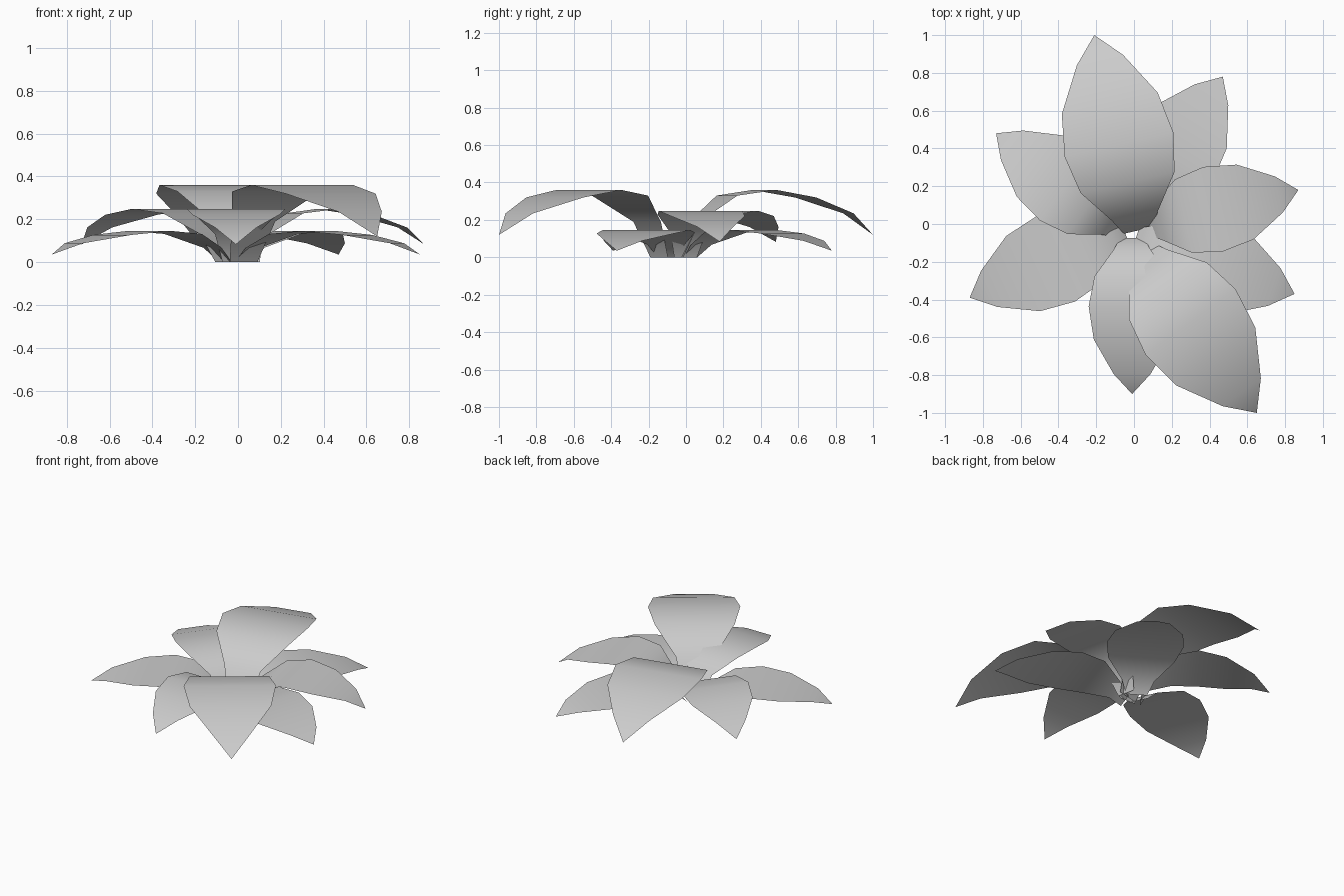
import bpy, bmesh, math
from mathutils import Vector

cube = bpy.data.objects.get("Cube")
if cube:
    bpy.data.objects.remove(cube, do_unlink=True)

mat = bpy.data.materials.new("pale grey")
mat.use_nodes = True
colour = (0.6, 0.6, 0.6, 1)
mat.diffuse_color = colour
mat.node_tree.nodes["Principled BSDF"].inputs["Base Color"].default_value = colour

# Leaf stations for the largest leaf: distance from base, width, height
PROFILE = [(0, .16, 0), (.08, .25, .19), (.26, .51, .33), (.465, .59, .36),
           (.69, .52, .32), (.925, .25, .235)]
TIP = (1.06, .12)


def leaf(name, tip, axis, size, rise, drop=0):
    """A flat-sectioned arching blade that ends at tip and grows along axis."""
    along = Vector((*axis, 0)).normalized()
    side = Vector((-along.y, along.x, 0))
    base = Vector((*tip, 0)) - along * TIP[0] * size

    def point(dist, across, height):
        p = base + along * dist * size + side * across * size
        p.z = max(0, height * rise - drop)
        return p

    bm = bmesh.new()
    rows = [[bm.verts.new(point(d, s * w / 2, h)) for s in (-1, 1)]
            for d, w, h in PROFILE]
    for a, b in zip(rows, rows[1:]):
        bm.faces.new((a[0], b[0], b[1], a[1]))
    end = bm.verts.new(point(TIP[0], 0, TIP[1]))
    bm.faces.new((rows[-1][0], end, rows[-1][1]))
    mesh = bpy.data.meshes.new(name)
    bm.to_mesh(mesh)
    bm.free()
    mesh.materials.append(mat)
    for poly in mesh.polygons:
        poly.use_smooth = True
    obj = bpy.data.objects.new(name, mesh)
    bpy.context.collection.objects.link(obj)


# Upper tier
leaf("upper_leaf_back", (-.21, 1), (-.22, .975), 1, 1)
leaf("upper_leaf_front", (.65, -1), (.59, -.81), 1, 1)

# Middle tier
leaf("middle_leaf_left", (.87, .18), (.975, .22), .78, .69)
leaf("middle_leaf_front", (-.01, -.9), (0, -1), .78, .69)
leaf("middle_leaf_right", (-.73, .48), (-.8, .6), .78, .69)

# Lower tier
leaf("lower_leaf_back", (.47, .78), (.53, .85), .84, .46, .02)
leaf("lower_leaf_left", (.85, -.37), (.95, -.32), .84, .46, .02)
leaf("lower_leaf_right", (-.87, -.39), (-.91, -.41), .84, .46, .02)
